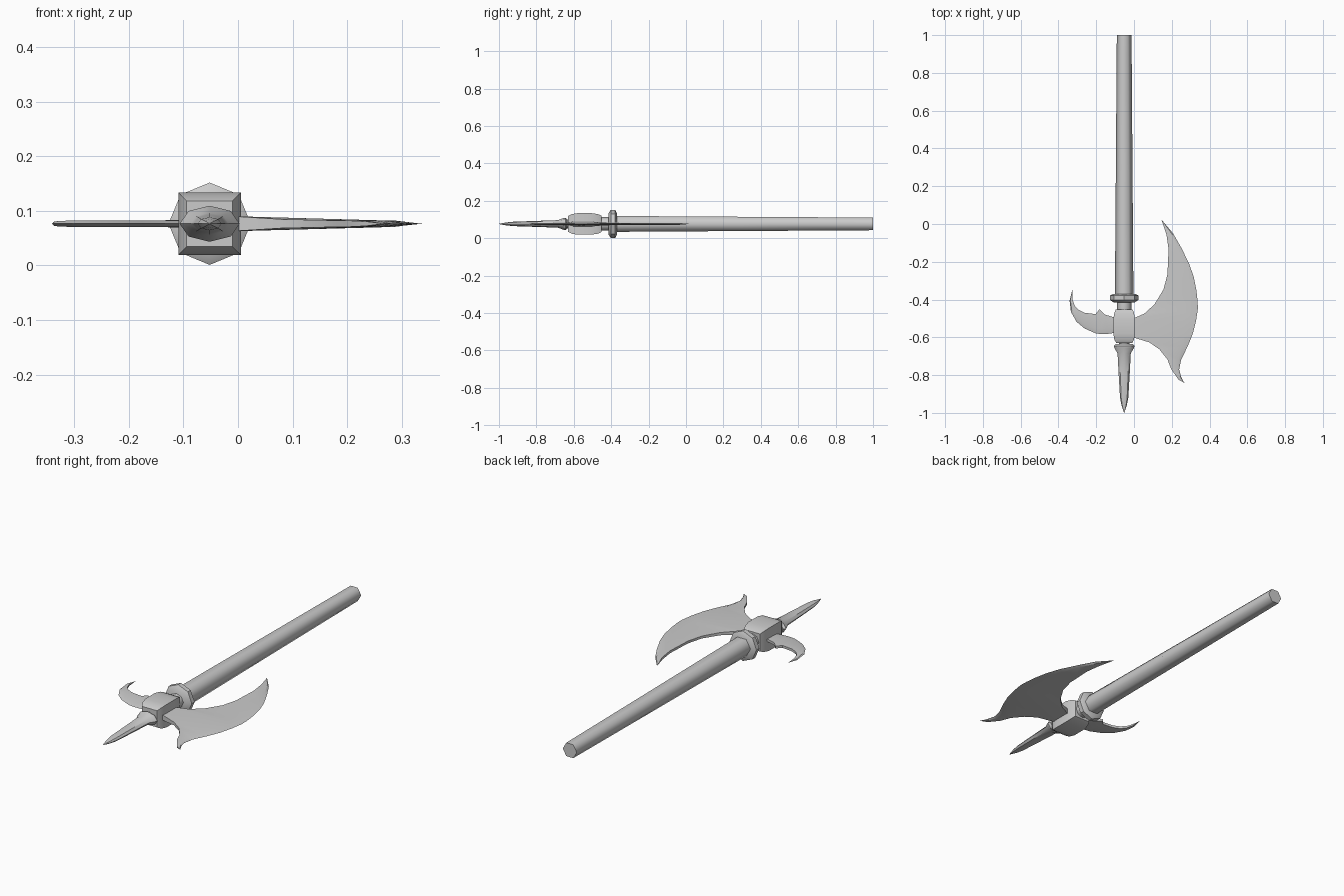
import bpy, bmesh
from math import sin, cos, pi, sqrt, radians
from mathutils import Vector

CX, CZ = -0.052, 0.0765   # axis of the weapon (runs along y)


def finish(name, bm, angle):
    bmesh.ops.remove_doubles(bm, verts=bm.verts, dist=1e-5)
    bmesh.ops.recalc_face_normals(bm, faces=bm.faces)
    me = bpy.data.meshes.new(name)
    bm.to_mesh(me)
    bm.free()
    ob = bpy.data.objects.new(name, me)
    bpy.context.collection.objects.link(ob)
    bpy.ops.object.select_all(action='DESELECT')
    ob.select_set(True)
    bpy.context.view_layer.objects.active = ob
    bpy.ops.object.shade_smooth_by_angle(angle=radians(angle))
    return ob


def lathe(name, profile, sides, phase=0.0, angle=65):
    """Rings along y; each profile entry is (y, x radius, z radius)."""
    bm = bmesh.new()
    rings = []
    for y, rx, rz in profile:
        angs = [phase + 2 * pi * i / sides for i in range(sides)]
        rings.append([bm.verts.new((CX + rx * cos(a), y, CZ + rz * sin(a))) for a in angs])
    for r0, r1 in zip(rings, rings[1:]):
        for i in range(sides):
            j = (i + 1) % sides
            bm.faces.new((r0[i], r0[j], r1[j], r1[i]))
    bm.faces.new(rings[0])
    bm.faces.new(rings[-1])
    return finish(name, bm, angle)


def blade(name, rows, start, end, bevel):
    """Flat blade: rows of (inner x, inner y, half thickness, edge x, edge y)
    between two pointed tips, ground down to a sharp outer edge."""
    bm = bmesh.new()
    sections = []
    for ix, iy, t, ox, oy in rows:
        inner, outer = Vector((ix, iy)), Vector((ox, oy))
        mid = inner.lerp(outer, bevel)
        tm = min(t, 0.006)
        pts = [(inner, t), (mid, tm), (outer, 0), (mid, -tm), (inner, -t)]
        sections.append([bm.verts.new((p.x, p.y, CZ + z)) for p, z in pts])
    for a, b in zip(sections, sections[1:]):
        for i in range(5):
            j = (i + 1) % 5
            bm.faces.new((a[i], a[j], b[j], b[i]))
    for tip, s in ((start, sections[0]), (end, sections[-1])):
        v = bm.verts.new((tip[0], tip[1], CZ))
        for i in range(5):
            bm.faces.new((s[i], s[(i + 1) % 5], v))
    return finish(name, bm, 30)


# hexagonal tapered shaft
lathe("shaft", [(y, r, r) for y, r in ((1.0, 0.039), (0.3, 0.044), (-0.38, 0.049))], 6)

# octagonal collar ring
lathe("collar", [(y, r, r) for y, r in
                 ((-0.37, 0.058), (-0.379, 0.0755), (-0.402, 0.0755), (-0.415, 0.056))], 8, angle=40)

# neck running through the head
lathe("neck", [(-0.40, 0.038, 0.036), (-0.60, 0.038, 0.036),
               (-0.62, 0.027, 0.024), (-0.65, 0.027, 0.024)], 8)

# bulging square socket block
lathe("socket_block", [(y, r * sqrt(2), r * sqrt(2)) for y, r in
                       ((-0.452, 0.044), (-0.47, 0.052), (-0.505, 0.0575),
                        (-0.58, 0.0575), (-0.612, 0.052), (-0.63, 0.042))], 4, pi / 4, 50)

# flattened spear point with its flange
lathe("spear_point", [(-0.636, 0.045, 0.026), (-0.645, 0.055, 0.033), (-0.656, 0.052, 0.031),
                      (-0.685, 0.035, 0.020), (-0.80, 0.029, 0.016), (-0.92, 0.022, 0.012),
                      (-0.96, 0.014, 0.008), (-1.0, 0.001, 0.001)], 8, angle=40)

# large crescent axe blade
blade("axe_blade", [
    (0.172, -0.056, 0.006, 0.207, -0.050),
    (0.183, -0.135, 0.006, 0.250, -0.125),
    (0.177, -0.267, 0.006, 0.292, -0.210),
    (0.156, -0.347, 0.006, 0.316, -0.280),
    (0.108, -0.426, 0.007, 0.330, -0.350),
    (0.055, -0.474, 0.009, 0.337, -0.410),
    (-0.015, -0.505, 0.014, 0.338, -0.450),
    (-0.015, -0.597, 0.014, 0.328, -0.515),
    (0.082, -0.627, 0.008, 0.310, -0.585),
    (0.135, -0.664, 0.007, 0.283, -0.650),
    (0.177, -0.717, 0.006, 0.250, -0.717),
    (0.198, -0.770, 0.006, 0.239, -0.770),
    (0.235, -0.823, 0.004, 0.250, -0.810),
], (0.145, 0.024), (0.267, -0.842), 0.8)

# curved rear hook with a small barb
blade("rear_hook", [
    (-0.095, -0.497, 0.007, -0.095, -0.575),
    (-0.156, -0.479, 0.006, -0.140, -0.582),
    (-0.183, -0.452, 0.006, -0.175, -0.583),
    (-0.204, -0.477, 0.006, -0.205, -0.578),
    (-0.262, -0.470, 0.006, -0.262, -0.553),
    (-0.295, -0.454, 0.006, -0.304, -0.518),
    (-0.315, -0.431, 0.005, -0.334, -0.465),
    (-0.325, -0.400, 0.004, -0.341, -0.405),
], (-0.085, -0.54), (-0.326, -0.347), 0.75)
